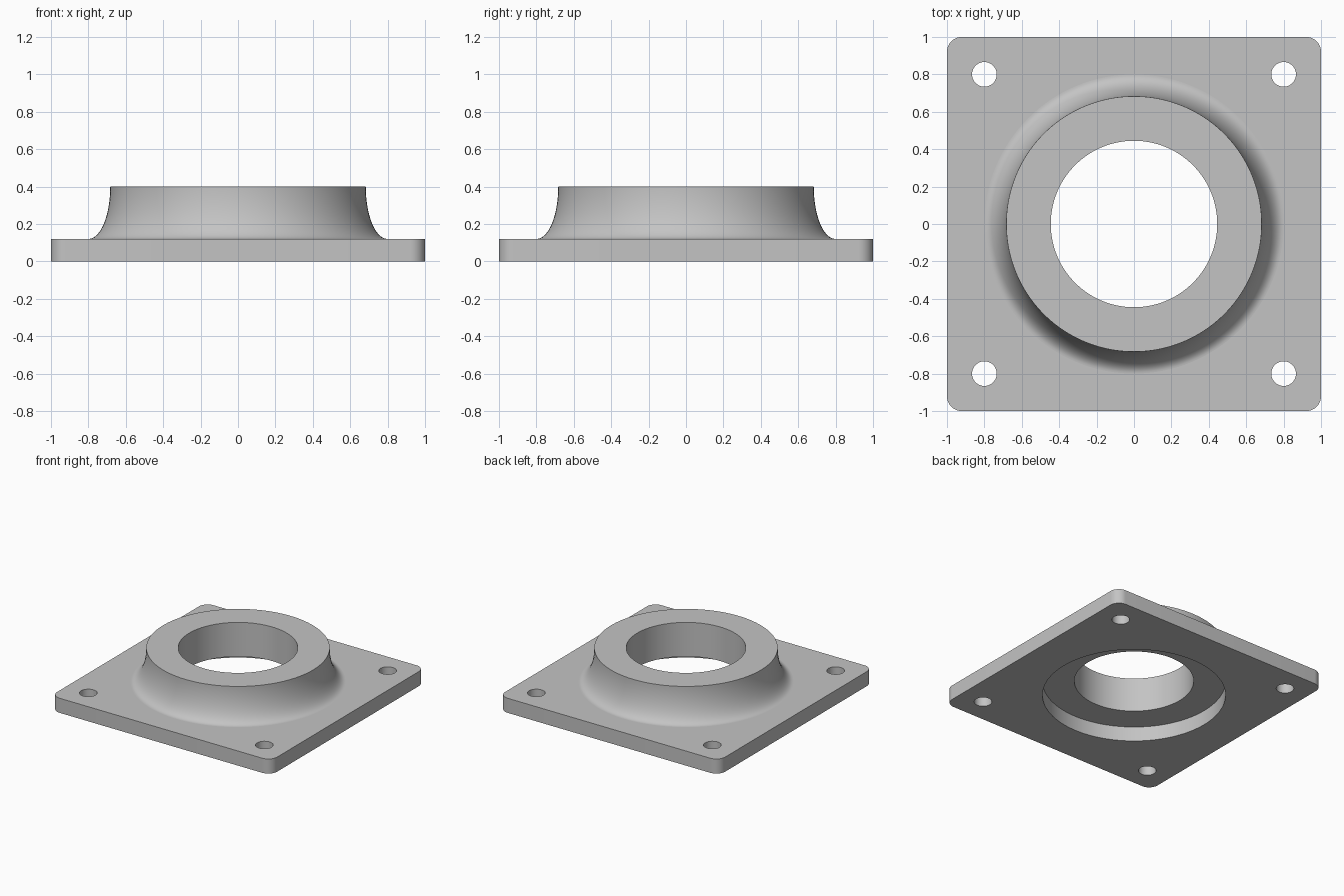
import bpy
import bmesh
from math import sin, cos, pi

cube = bpy.data.objects.get("Cube")
if cube:
    bpy.data.objects.remove(cube)

# Main dimensions
PLATE_TOP, COLLAR_TOP = 0.12, 0.40
BORE, COLLAR, FILLET = 0.445, 0.683, 0.80
HOLE, HOLE_POS, CORNER = 0.066, 0.80, 0.08
SEGMENTS, FILLET_STEPS = 128, 24

grey = bpy.data.materials.new("plain grey")
grey.use_nodes = True
colour = (0.55, 0.55, 0.55, 1)
grey.diffuse_color = colour
grey.node_tree.nodes["Principled BSDF"].inputs["Base Color"].default_value = colour

bm = bmesh.new()


def loop(points, z):
    verts = [bm.verts.new((x, y, z)) for x, y in points]
    edges = [bm.edges.new((verts[i - 1], verts[i])) for i in range(len(verts))]
    return verts, edges


def circle(radius, z, cx=0, cy=0, count=SEGMENTS):
    angles = [2 * pi * i / count for i in range(count)]
    return loop([(cx + radius * cos(a), cy + radius * sin(a)) for a in angles], z)


def rounded_square(z, steps=10):
    points = []
    for quarter, (sx, sy) in enumerate([(1, 1), (-1, 1), (-1, -1), (1, -1)]):
        for i in range(steps + 1):
            a = (quarter + i / steps) * pi / 2
            points.append((sx * (1 - CORNER) + CORNER * cos(a),
                           sy * (1 - CORNER) + CORNER * sin(a)))
    return loop(points, z)


def wall(a, b):
    for i in range(len(a[0])):
        bm.faces.new((a[0][i - 1], a[0][i], b[0][i], b[0][i - 1]))


def fill(loops):
    edges = [e for item in loops for e in item[1]]
    bmesh.ops.triangle_fill(bm, edges=edges, use_beauty=True, normal=(0, 0, 1))


# Square plate outline and its four bolt holes
bottom, top = [rounded_square(0)], [rounded_square(PLATE_TOP)]
for sx in (-1, 1):
    for sy in (-1, 1):
        centre = (sx * HOLE_POS, sy * HOLE_POS)
        bottom.append(circle(HOLE, 0, *centre, count=40))
        top.append(circle(HOLE, PLATE_TOP, *centre, count=40))
for low, high in zip(bottom, top):
    wall(low, high)

# Flared collar, from the plate up to the rim
flare = []
for i in range(FILLET_STEPS + 1):
    a = pi / 2 * i / FILLET_STEPS
    flare.append(circle(FILLET - (FILLET - COLLAR) * sin(a),
                        COLLAR_TOP - (COLLAR_TOP - PLATE_TOP) * cos(a)))

# Rim, bore, and the wider recess underneath
bore_top = circle(BORE, COLLAR_TOP)
bore_low = circle(BORE, PLATE_TOP)
recess_floor = circle(COLLAR, PLATE_TOP)
recess_mouth = circle(COLLAR, 0)
section = flare + [bore_top, bore_low, recess_floor, recess_mouth]
for a, b in zip(section, section[1:]):
    wall(a, b)

# Flat faces of the plate around the collar and recess
fill(top + [flare[0]])
fill(bottom + [recess_mouth])
for edge in flare[0][1]:
    edge.smooth = False

bmesh.ops.recalc_face_normals(bm, faces=bm.faces[:])
mesh = bpy.data.meshes.new("flange_plate")
bm.to_mesh(mesh)
bm.free()
mesh.materials.append(grey)
flange = bpy.data.objects.new("flange_plate", mesh)
bpy.context.collection.objects.link(flange)

bpy.ops.object.select_all(action="DESELECT")
flange.select_set(True)
bpy.context.view_layer.objects.active = flange
bpy.ops.object.shade_smooth_by_angle(angle=pi / 6)
